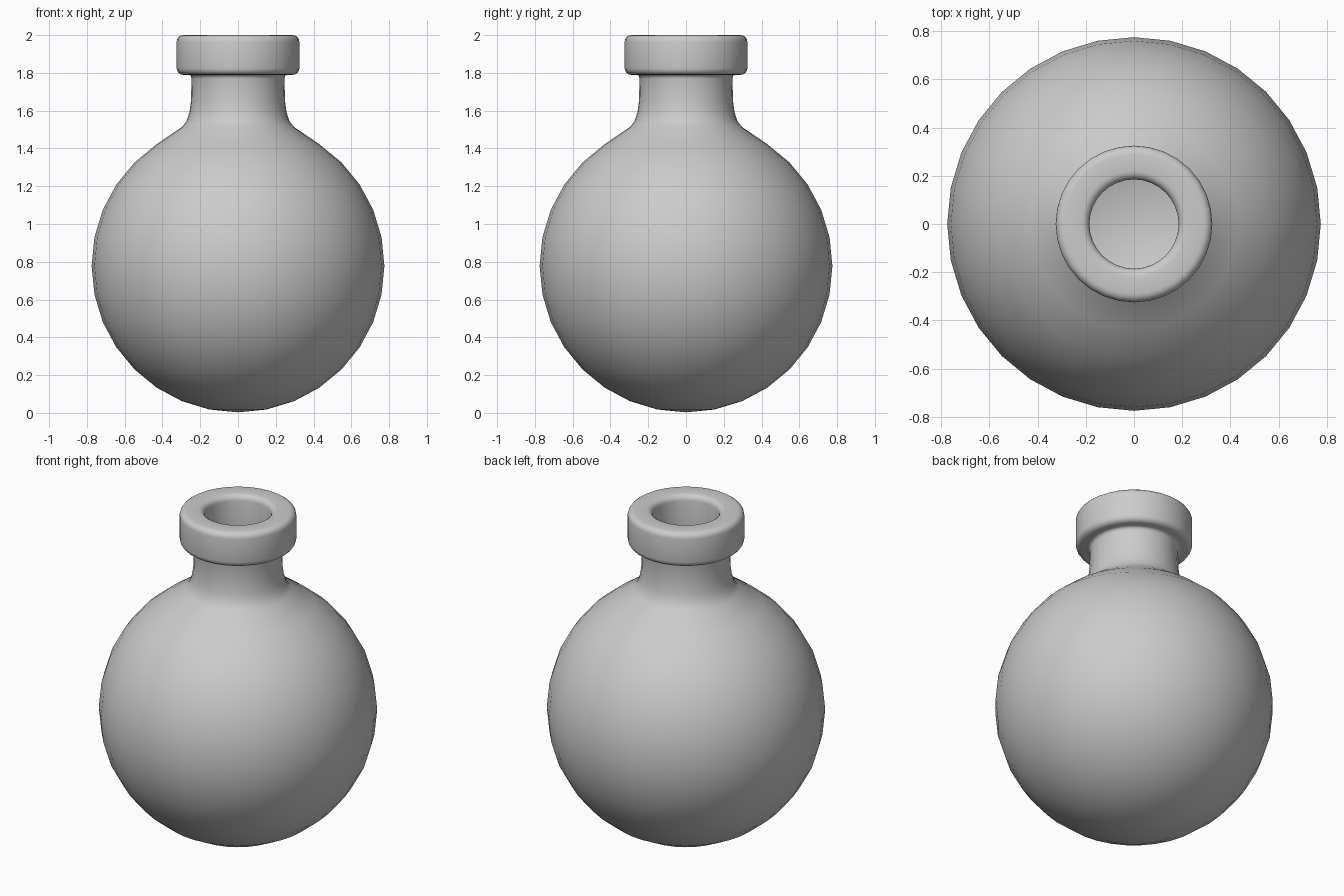
import bpy, bmesh
from math import sin, cos, radians, pi

if "Cube" in bpy.data.objects:
    bpy.data.objects.remove(bpy.data.objects["Cube"])

SIDES = 32
R, CZ = 0.775, 0.778          # round body radius and centre height
WALL = 0.06


def arc(cx, cz, r, a0, a1, n):
    """Points of a circular arc in the (radius, height) plane."""
    return [(cx + r * cos(radians(a0 + (a1 - a0) * i / n)),
             cz + r * sin(radians(a0 + (a1 - a0) * i / n))) for i in range(n + 1)]


def lathe(name, profile):
    """Revolve a profile that starts and ends on the z axis."""
    bm = bmesh.new()
    rings = []
    for r, z in profile:
        if r < 1e-4:
            rings.append([bm.verts.new((0, 0, z))] * SIDES)
        else:
            rings.append([bm.verts.new((r * cos(2 * pi * i / SIDES),
                                        r * sin(2 * pi * i / SIDES), z))
                          for i in range(SIDES)])
    for a, b in zip(rings, rings[1:]):
        for i in range(SIDES):
            j = (i + 1) % SIDES
            quad = list(dict.fromkeys((a[i], a[j], b[j], b[i])))
            bm.faces.new(quad).smooth = True
    bmesh.ops.recalc_face_normals(bm, faces=bm.faces)
    me = bpy.data.meshes.new(name)
    bm.to_mesh(me)
    bm.free()
    ob = bpy.data.objects.new(name, me)
    bpy.context.collection.objects.link(ob)
    return ob


# round body, outside, up to the shoulder
profile = arc(0, CZ, R, -90, 56.25, 13)
# shoulder and neck
profile += [(0.295, 1.515), (0.272, 1.545), (0.257, 1.59), (0.249, 1.65), (0.246, 1.77)]
# underside of the lip, then its rounded outer and inner edges
profile += [(0.250, 1.785), (0.262, 1.79)]
profile += arc(0.290, 1.825, 0.035, -90, 0, 4)
profile += arc(0.290, 1.965, 0.035, 0, 90, 4)
profile += arc(0.220, 1.965, 0.035, 90, 180, 4)
# bore of the neck, then the hollow inside of the body
profile += [(0.185, 1.79), (0.187, 1.62), (0.21, 1.53), (0.245, 1.475)]
profile += arc(0, CZ, R - WALL, 56.25, -90, 13)

lathe("round_flask", profile)
